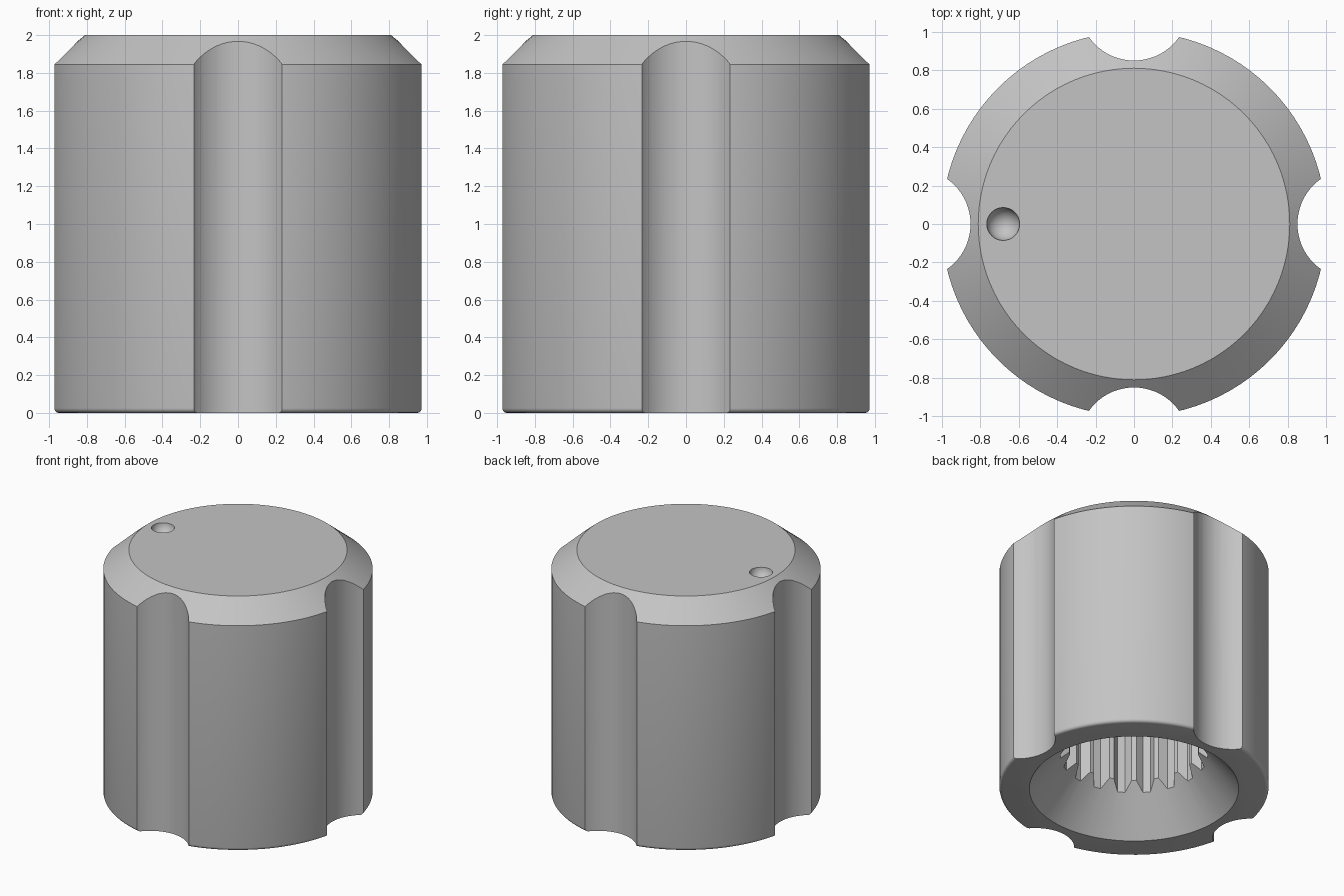
import bpy
import bmesh
from math import cos, sin, pi, radians

old = bpy.data.objects.get("Cube")
if old:
    bpy.data.objects.remove(old, do_unlink=True)

grey = bpy.data.materials.new("light_grey")
grey.use_nodes = True
GREY = (0.55, 0.55, 0.55, 1)
grey.diffuse_color = GREY
grey.node_tree.nodes["Principled BSDF"].inputs["Base Color"].default_value = GREY


def to_object(name, bm):
    bmesh.ops.recalc_face_normals(bm, faces=bm.faces)
    mesh = bpy.data.meshes.new(name)
    bm.to_mesh(mesh)
    bm.free()
    mesh.materials.append(grey)
    obj = bpy.data.objects.new(name, mesh)
    bpy.context.collection.objects.link(obj)
    return obj


def loft(name, rings):
    """Closed solid through rings that share one point count."""
    bm = bmesh.new()
    loops = [[bm.verts.new(p) for p in ring] for ring in rings]
    n = len(loops[0])
    for low, high in zip(loops, loops[1:]):
        for i in range(n):
            j = (i + 1) % n
            bm.faces.new((low[i], low[j], high[j], high[i]))
    bm.faces.new(loops[0][::-1])
    bm.faces.new(loops[-1])
    return to_object(name, bm)


def circle(r, z, n=96, x=0, y=0):
    return [(x + r * cos(2 * pi * i / n), y + r * sin(2 * pi * i / n), z)
            for i in range(n)]


# Knob body: small rounded bottom edge, straight side, chamfered top
FILLET = 0.025
profile = [(1 - FILLET + FILLET * sin(a), FILLET - FILLET * cos(a))
           for a in (k * pi / 8 for k in range(5))]
profile += [(1, 1.845), (0.81, 2)]
knob = loft("knob_body", [circle(r, z) for r, z in profile])

# Finger grooves on the four sides
cutters = []
for k in range(4):
    a = k * pi / 2
    x, y = 1.137 * cos(a), 1.137 * sin(a)
    cutters.append(loft("finger_groove_cutter",
                        [circle(0.287, z, 64, x, y) for z in (-0.1, 2.1)]))

# Flared mouth of the shaft hole
cutters.append(loft("mouth_cutter", [circle(0.86, -0.1), circle(0.777, 0),
                                     circle(0.47, 0.37)]))

# Splined shaft hole
TEETH = 18
section = []
for k in range(TEETH):
    for offset, r in ((-0.4, 0.485), (-0.15, 0.545), (0.15, 0.545), (0.4, 0.485)):
        a = (k + offset) * 2 * pi / TEETH
        section.append((r * cos(a), r * sin(a)))
cutters.append(loft("spline_cutter",
                    [[(x, y, z) for x, y in section] for z in (0.15, 1.4)]))

# Round pointer dimple in the top
bm = bmesh.new()
bmesh.ops.create_uvsphere(bm, u_segments=32, v_segments=16, radius=0.086)
bmesh.ops.translate(bm, verts=bm.verts, vec=(-0.68, 0, 2.004))
cutters.append(to_object("dimple_cutter", bm))

# Cut everything out of the body
bpy.context.view_layer.objects.active = knob
for cutter in cutters:
    cutter.hide_render = True
    mod = knob.modifiers.new("cut", "BOOLEAN")
    mod.operation = "DIFFERENCE"
    mod.solver = "EXACT"
    mod.object = cutter
    bpy.ops.object.modifier_apply(modifier=mod.name)
    bpy.data.objects.remove(cutter, do_unlink=True)

bpy.ops.object.select_all(action="DESELECT")
knob.select_set(True)
bpy.ops.object.shade_smooth_by_angle(angle=radians(30))
